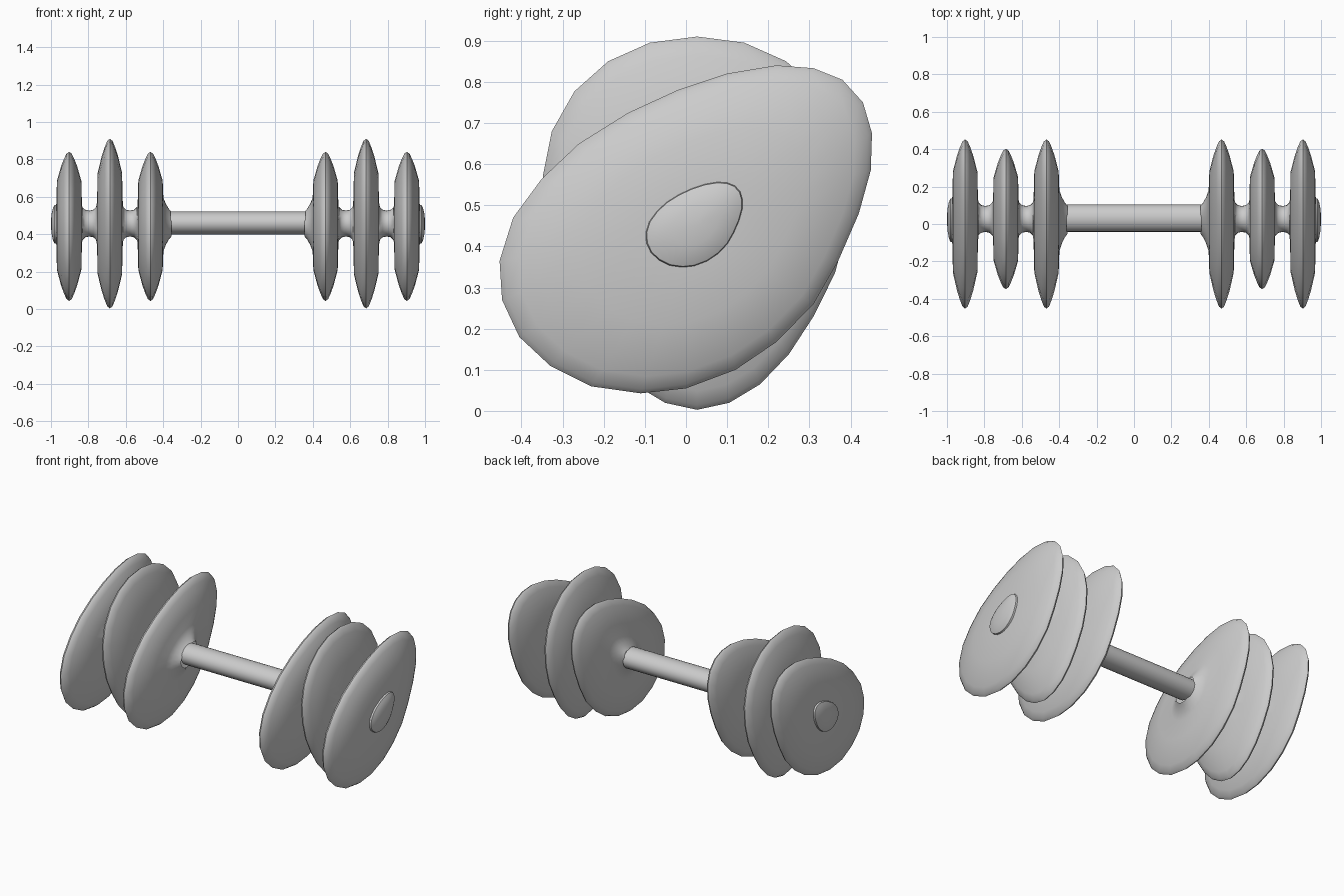
import bpy, bmesh, math

if "Cube" in bpy.data.objects:
    bpy.data.objects.remove(bpy.data.objects["Cube"])

CY, CZ = 0.027, 0.457   # axis of the bar
N = 24

# Plate outlines (y, z), clockwise seen from +x, relative to the bar axis
TILTED = [(y - CY, z - CZ) for y, z in [
    (-.02, .78), (.10, .82), (.22, .84), (.31, .833), (.38, .805), (.43, .75),
    (.452, .675), (.449, .585), (.42, .48), (.37, .365), (.31, .26), (.22, .168),
    (.12, .10), (0, .055), (-.11, .043), (-.23, .06), (-.33, .11), (-.405, .18),
    (-.447, .27), (-.453, .365), (-.42, .47), (-.35, .565), (-.26, .65), (-.14, .725)]]
HALF_EGG = [(0, .91), (.115, .895), (.216, .85), (.298, .777), (.353, .68), (.375, .57),
            (.366, .45), (.335, .335), (.283, .23), (.223, .138), (.153, .065),
            (.078, .02), (0, .003)]
EGG = [(y, z - CZ) for y, z in HALF_EGG]
EGG += [(-y, z) for y, z in EGG[-2:0:-1]]
ROUND = [(math.sin(math.tau * i / N), math.cos(math.tau * i / N)) for i in range(N)]
BAR = [(.073 * a + .004, .062 * b + .003) for a, b in ROUND]


def loft(name, rings, cap_end=False, mirror=False):
    """Skin a list of (x, outline, scale) rings along the bar axis."""
    bm = bmesh.new()
    loops = [[bm.verts.new((x, CY + y * s, CZ + z * s)) for y, z in shape]
             for x, shape, s in rings]
    for a, b in zip(loops, loops[1:]):
        for i in range(N):
            j = (i + 1) % N
            bm.faces.new((a[i], b[i], b[j], a[j]))
    if cap_end:
        bm.faces.new(loops[-1])
    # make sure faces point away from the axis
    bm.normal_update()
    if sum(f.normal.y * (f.calc_center_median().y - CY) +
           f.normal.z * (f.calc_center_median().z - CZ) for f in bm.faces) < 0:
        bmesh.ops.reverse_faces(bm, faces=bm.faces[:])
    bmesh.ops.recalc_face_normals(bm, faces=bm.faces[:]) if cap_end else None
    mesh = bpy.data.meshes.new(name)
    bm.to_mesh(mesh)
    bm.free()
    ob = bpy.data.objects.new(name, mesh)
    bpy.context.collection.objects.link(ob)
    bpy.ops.object.select_all(action='DESELECT')
    ob.select_set(True)
    bpy.context.view_layer.objects.active = ob
    bpy.ops.object.shade_smooth_by_angle(angle=math.radians(40))
    if mirror:
        ob.modifiers.new("other_end", 'MIRROR').use_axis = (True, False, False)
    return ob


HALF_PLATE = [(.069, .25), (.065, .6), (.043, .8), (.028, .9), (.014, .975)]


def plate(x, shape):
    """Rings of one rounded plate, inner face to outer face."""
    return ([(x - d, shape, s) for d, s in HALF_PLATE] + [(x, shape, 1)] +
            [(x + d, shape, s) for d, s in reversed(HALF_PLATE)])


def neck(x):
    """Concave spacer between two plates."""
    return [(x + d, ROUND, r) for d, r in
            [(-.036, .088), (-.022, .074), (0, .069), (.022, .074), (.036, .088)]]


# Grip bar
loft("grip_bar", [(-.36, BAR, 1), (.36, BAR, 1)])

# Plates, flared collar and necks of one end, mirrored to the other
collar = [(.355, TILTED, .165), (.368, TILTED, .20), (.385, TILTED, .27), (.399, TILTED, .36)]
loft("weight_plates",
     collar + plate(.468, TILTED)[1:] + neck(.577) + plate(.685, EGG) + neck(.795)
     + plate(.903, TILTED), mirror=True)

# Domed end caps
loft("end_cap",
     [(.968, TILTED, .262), (.982, TILTED, .255), (.990, TILTED, .21),
      (.997, TILTED, .13), (1.0, TILTED, .03)], cap_end=True, mirror=True)
